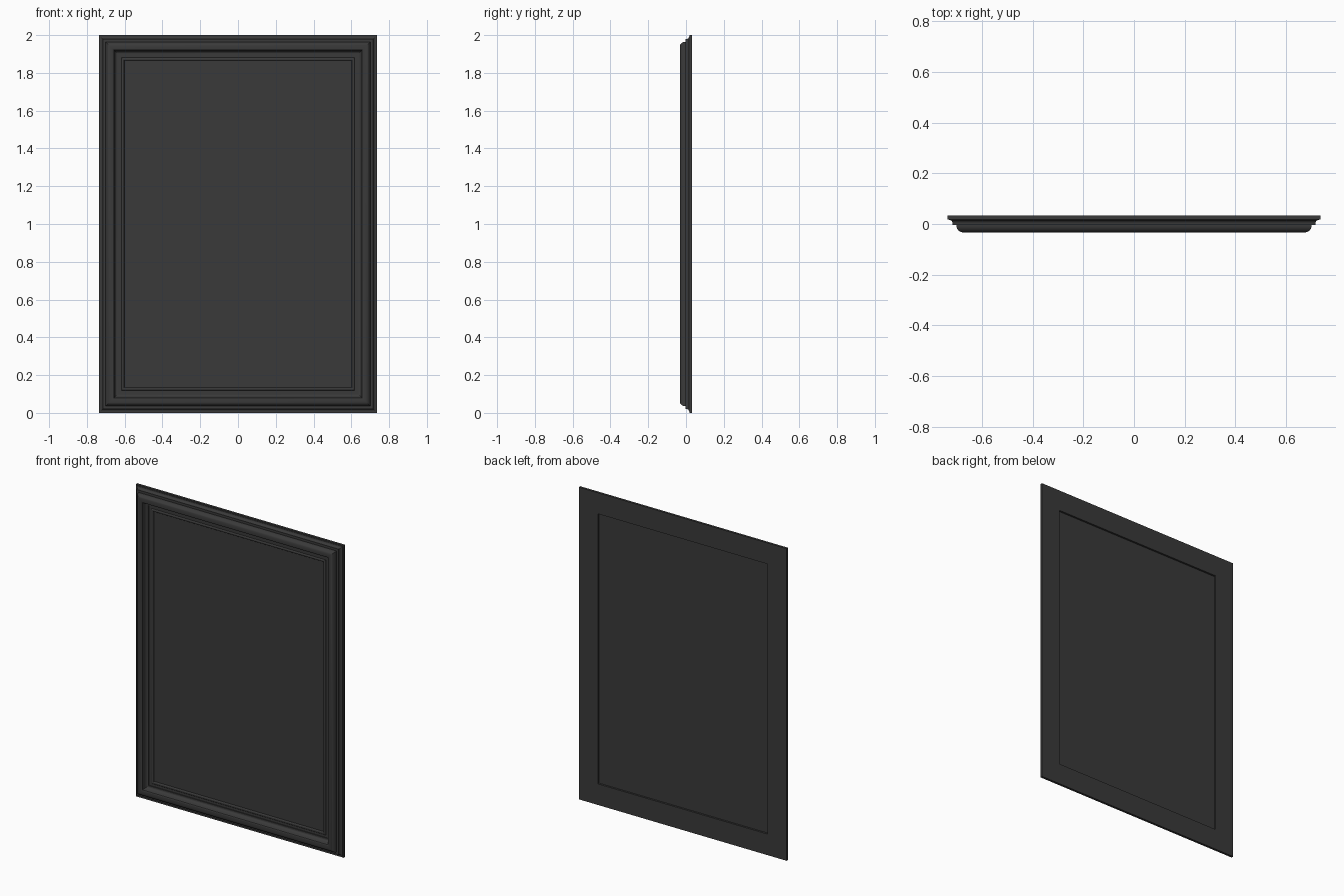
import bpy, bmesh, math

if "Cube" in bpy.data.objects:
    bpy.data.objects.remove(bpy.data.objects["Cube"])

W, H = 0.737, 2.0      # half width, height
BACK, FRONT = 0.033, -0.033

mat = bpy.data.materials.new("dark_grey")
mat.diffuse_color = (0.042, 0.042, 0.042, 1)
mat.use_nodes = True
mat.node_tree.nodes["Principled BSDF"].inputs["Base Color"].default_value = mat.diffuse_color


def arc(ct, cy, rt, ry, a0, a1, n=8):
    """Elliptical arc in (inset, depth) space, angles in degrees."""
    return [(ct + rt * math.cos(math.radians(a0 + (a1 - a0) * i / n)),
             cy + ry * math.sin(math.radians(a0 + (a1 - a0) * i / n))) for i in range(n + 1)]


def make_object(name, bm):
    bmesh.ops.recalc_face_normals(bm, faces=bm.faces)
    me = bpy.data.meshes.new(name)
    bm.to_mesh(me)
    bm.free()
    ob = bpy.data.objects.new(name, me)
    me.materials.append(mat)
    bpy.context.collection.objects.link(ob)
    bpy.ops.object.select_all(action='DESELECT')
    ob.select_set(True)
    bpy.context.view_layer.objects.active = ob
    bpy.ops.object.shade_smooth_by_angle(angle=math.radians(30))
    return ob


def mitred_frame(name, profile):
    """Sweep a closed (inset, depth) profile round the rectangle with mitred corners."""
    bm = bmesh.new()
    rings = [[bm.verts.new(co) for co in ((-W + t, y, t), (W - t, y, t),
                                          (W - t, y, H - t), (-W + t, y, H - t))]
             for t, y in profile]
    for r, s in zip(rings, rings[1:] + rings[:1]):
        for i in range(4):
            j = (i + 1) % 4
            bm.faces.new((r[i], r[j], s[j], s[i]))
    return make_object(name, bm)


# Moulded frame: back slab, cove, rounded main moulding, ogee, inner bead
profile = [(0, BACK), (0, 0.018), (0.007, 0.018)]
profile += arc(0.007, 0.002, 0.014, 0.014, 90, 0, 6)          # outer cove
profile += [(0.021, -0.003), (0.036, -0.003)]                 # step
profile += arc(0.062, -0.007, 0.026, 0.026, 180, 270)         # main round
profile += arc(0.070, -0.019, 0.014, 0.014, 270, 315, 4)      # ogee shoulder
profile += arc(0.097, -0.019, 0.014, 0.020, 165, 90, 6)       # ogee hollow
profile += [(0.103, 0.001), (0.103, 0.006), (0.119, 0.006)]   # flat fillet
profile += arc(0.127, 0.006, 0.008, 0.006, 180, 360)[1:]      # inner bead
profile += [(0.135, BACK)]
clean = [p for i, p in enumerate(profile) if i == 0 or math.dist(p, profile[i - 1]) > 1e-5]
mitred_frame("moulded_frame", clean)

# Flat centre panel, recessed from both faces
bm = bmesh.new()
bmesh.ops.create_cube(bm, size=1)
t, y0, y1 = 0.133, 0.010, 0.021
for v in bm.verts:
    v.co = (v.co.x * 2 * (W - t), (y0 + y1) / 2 + v.co.y * (y1 - y0), H / 2 + v.co.z * (H - 2 * t))
make_object("centre_panel", bm)
